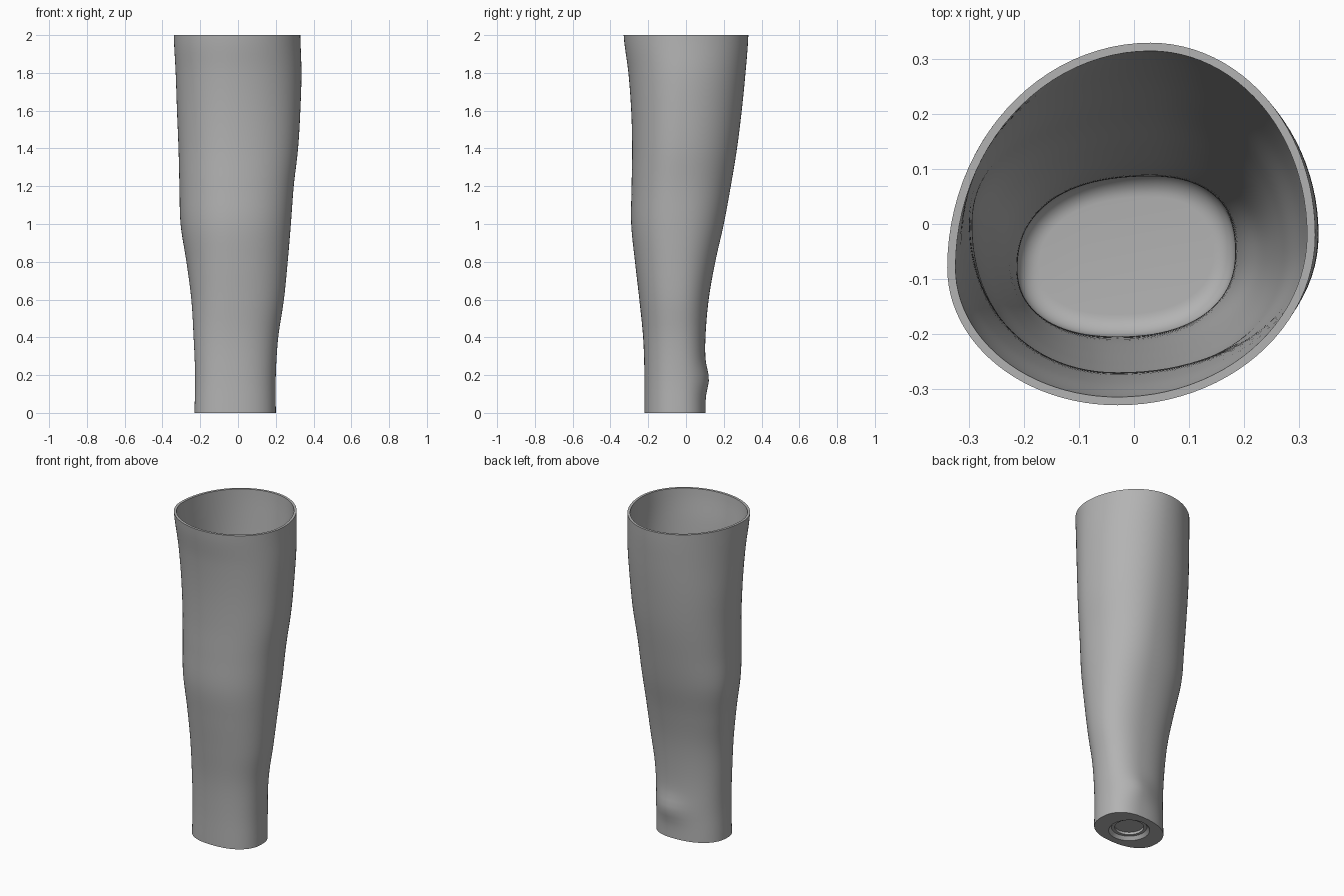
import bpy, bmesh
from math import sin, cos, pi, exp, copysign

cube = bpy.data.objects.get("Cube")
if cube:
    bpy.data.objects.remove(cube)

SIDES = 96
WALL = 0.015
HEIGHT = 2.0
FLOOR = 0.07

# Outline extremes in hundredths, evenly spaced from bottom to top
LEFT = (-23, -22.7, -23.5, -24.7, -27.3, -30.4, -31, -31.5, -32.3, -33, -34)
RIGHT = (20, 20, 21.3, 24.3, 26.3, 28, 29.5, 31.8, 33, 33.6, 33)
FRONT = (-22, -22, -22.7, -24.7, -27, -29, -28.8, -28.5, -29, -30.5, -33)
BACK = (10.3, 10.2, 10.3, 12, 15.5, 20, 23.7, 27, 29.5, 31.5, 33)
# Where each extreme sits along the other axis
LEFT_Y = (-8, -8, -7, -5, -2, 0, 0, 0, -1, -4, -8)
RIGHT_Y = (-5, -5, -5, -5, -5, -5, -5, -4, -3, -2, -2)


def sample(table, z):
    """Smooth cubic reading of a table at height z."""
    last = len(table) - 1
    t = min(max(z / HEIGHT, 0), 1) * last
    i = min(int(t), last - 1)
    f = t - i
    a, b, c, d = (table[min(max(i + k, 0), last)] for k in (-1, 0, 1, 2))
    return (b + f / 2 * (c - a + f * (2 * a - 5 * b + 4 * c - d
            + f * (3 * (b - c) + d - a)))) / 100


def section(z, inset=0.0, level=None):
    """One closed ring built from four quarter arcs between the extremes."""
    x0, x1 = sample(LEFT, z) + inset, sample(RIGHT, z) - inset
    y0, y1 = sample(FRONT, z) + inset, sample(BACK, z) - inset
    power = 2 / (2.3 - 0.15 * z)
    ring = []
    for i in range(SIDES):
        a = 2 * pi * i / SIDES
        c = copysign(abs(cos(a)) ** power, cos(a))
        s = copysign(abs(sin(a)) ** power, sin(a))
        cx = 0.03 if s > 0 else -0.03
        cy = sample(RIGHT_Y if c > 0 else LEFT_Y, z)
        x = cx + abs(c) * ((x1 if c > 0 else x0) - cx)
        y = cy + abs(s) * ((y1 if s > 0 else y0) - cy)
        # Low swelling on the back
        if s > 0:
            y += 0.02 * s * exp(-((z - 0.18) / 0.07) ** 2 - ((x - 0.06) / 0.12) ** 2)
        ring.append((x, y, z if level is None else level))
    return ring


def circle(radius, z):
    return [(-0.015 + radius * cos(2 * pi * i / SIDES),
             -0.06 + radius * sin(2 * pi * i / SIDES), z) for i in range(SIDES)]


# Rings run from the underside recess, up the outside, down the inside to the floor
STEPS = 60
heights = [HEIGHT * i / STEPS for i in range(STEPS + 1)]
rings = [circle(0.082, 0.035), circle(0.082, 0.02), circle(0.1, 0.02), circle(0.116, 0)]
rings += [section(z) for z in heights]
FILLET = 0.04
rings += [section(z, WALL) for z in reversed(heights) if z > FLOOR + FILLET + 0.01]
for k in range(9):
    a = pi / 2 * k / 8
    z = FLOOR + FILLET * (1 - sin(a))
    rings.append(section(z, WALL + FILLET * (1 - cos(a))))

# Plain grey shell
grey = bpy.data.materials.new("plain_grey")
grey.use_nodes = True
grey.diffuse_color = (0.45, 0.45, 0.45, 1)
for node in grey.node_tree.nodes:
    if node.type == 'BSDF_PRINCIPLED':
        node.inputs["Base Color"].default_value = grey.diffuse_color

bm = bmesh.new()
loops = [[bm.verts.new(p) for p in ring] for ring in rings]
for low, high in zip(loops, loops[1:]):
    for i in range(SIDES):
        j = (i + 1) % SIDES
        bm.faces.new((low[i], low[j], high[j], high[i]))
bm.faces.new(list(reversed(loops[0])))
bm.faces.new(loops[-1])
bmesh.ops.recalc_face_normals(bm, faces=bm.faces)
mesh = bpy.data.meshes.new("socket_shell")
bm.to_mesh(mesh)
bm.free()
mesh.materials.append(grey)
shell = bpy.data.objects.new("socket_shell", mesh)
bpy.context.collection.objects.link(shell)

bpy.ops.object.select_all(action='DESELECT')
shell.select_set(True)
bpy.context.view_layer.objects.active = shell
bpy.ops.object.shade_smooth_by_angle(angle=pi / 6)
